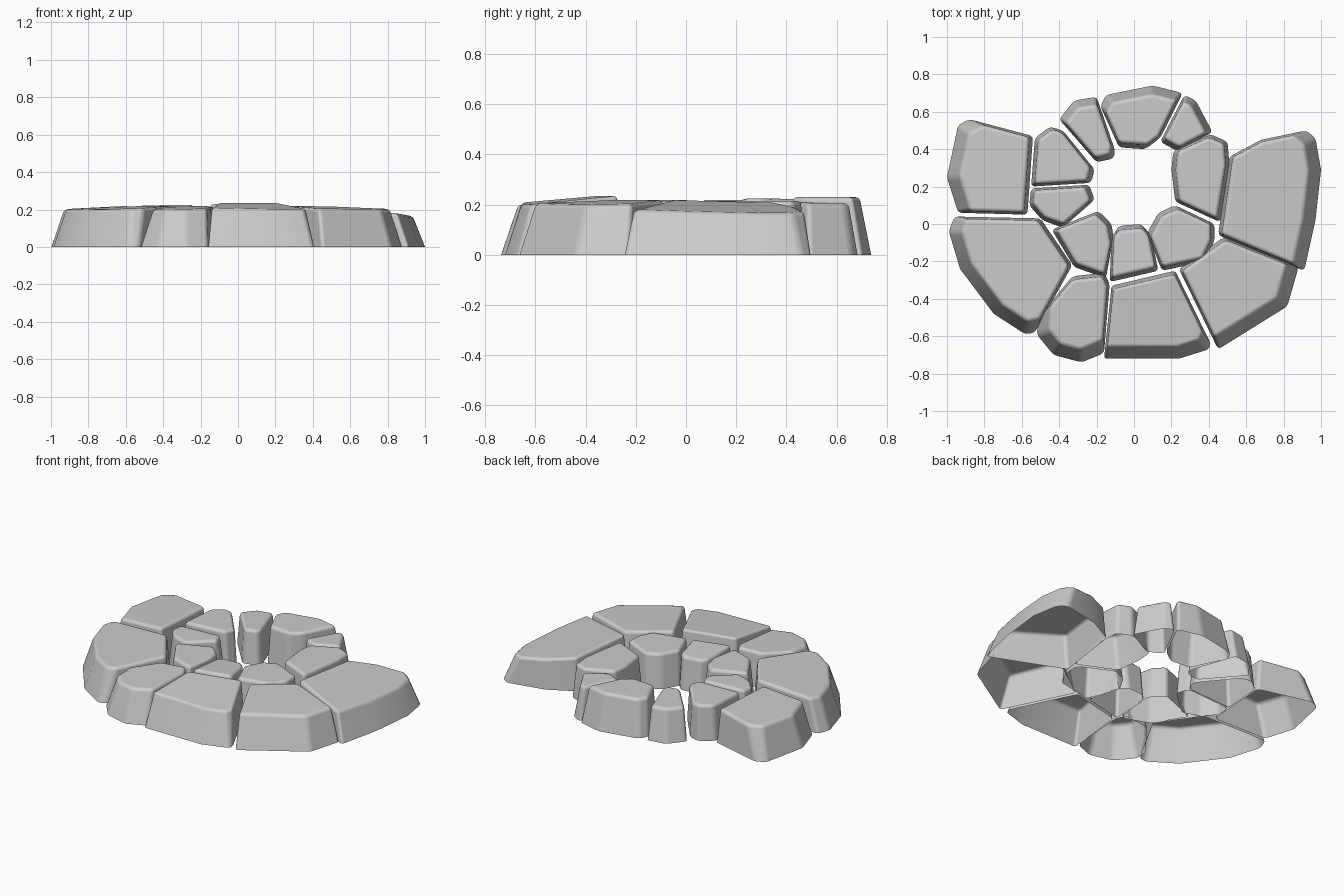
import bpy
import bmesh
from mathutils import Vector

cube = bpy.data.objects.get("Cube")
if cube:
    bpy.data.objects.remove(cube, do_unlink=True)

stone_grey = bpy.data.materials.new("stone_grey")
stone_grey.use_nodes = True
colour = (0.6, 0.6, 0.6, 1)
stone_grey.diffuse_color = colour
stone_grey.node_tree.nodes["Principled BSDF"].inputs["Base Color"].default_value = colour

ring_centre = Vector((0, 0.15))


def wall_insets(points, outer_inset, hole_inset, seam_inset):
    """Choose how far each wall leans in, by the direction it faces."""
    insets = []
    for start, end in zip(points, points[1:] + points[:1]):
        edge = (end - start).normalized()
        outward = Vector((edge.y, -edge.x))
        facing = outward.dot(((start + end) / 2 - ring_centre).normalized())
        lean = seam_inset
        if facing > 0.45:
            lean = outer_inset
        elif facing < -0.6:
            lean = hole_inset
        insets.append((-outward, lean))
    return insets


def lean_corner(before, after):
    """Move a corner so that both walls beside it lean in by their own inset."""
    (normal_a, lean_a), (normal_b, lean_b) = before, after
    cross = normal_a.cross(normal_b)
    if abs(cross) < 0.2:
        return normal_a * lean_a / 2 + normal_b * lean_b / 2
    shift = Vector((lean_a * normal_b.y - lean_b * normal_a.y,
                    lean_b * normal_a.x - lean_a * normal_b.x)) / cross
    limit = max(lean_a, lean_b) * 1.3
    return shift.normalized() * min(shift.length, limit)


def stone(name, outline, inner_height, outer_height, outer_inset, hole_inset=0.02, seam_inset=0.012):
    """A hollow paving stone with leaning walls, a tilted top and soft edges."""
    points = [Vector(p) for p in outline]
    area = sum(a.cross(b) for a, b in zip(points, points[1:] + points[:1]))
    if area < 0:
        points.reverse()
    insets = wall_insets(points, outer_inset, hole_inset, seam_inset)
    tops = [p + lean_corner(insets[i - 1], insets[i]) for i, p in enumerate(points)]

    # The top is a plane that tilts along the line from the ring centre
    middle = sum(points, Vector((0, 0))) / len(points)
    radial = (middle - ring_centre).normalized()
    reach = [p.dot(radial) for p in tops]
    near, far = min(reach), max(reach)

    def height(r):
        return inner_height + (outer_height - inner_height) * (r - near) / (far - near)

    bm = bmesh.new()
    low = [bm.verts.new((p.x, p.y, 0)) for p in points]
    high = [bm.verts.new((p.x, p.y, height(r))) for p, r in zip(tops, reach)]
    bm.faces.new(high)
    for i in range(len(low)):
        bm.faces.new((low[i - 1], low[i], high[i], high[i - 1]))
    for face in bm.faces:
        face.smooth = True
    mesh = bpy.data.meshes.new(name)
    bm.to_mesh(mesh)
    bm.free()
    mesh.materials.append(stone_grey)
    obj = bpy.data.objects.new(name, mesh)
    bpy.context.collection.objects.link(obj)
    bevel = obj.modifiers.new("soft_edges", "BEVEL")
    bevel.width = 0.02
    bevel.segments = 3
    bevel.limit_method = "ANGLE"
    bevel.angle_limit = 0.4
    bevel.harden_normals = True


def outer_stone(name, outline, inner_height=0.22, outer_height=0.2):
    stone(name, outline, inner_height, outer_height, outer_inset=0.065)


def ring_stone(name, outline, inner_height=0.215, outer_height=0.215, outer_inset=0.02):
    stone(name, outline, inner_height, outer_height, outer_inset, hole_inset=0.025)


# Large stones that sweep round the front
outer_stone("right_end_stone", [(-.88, .56), (-.54, .47), (-.57, .05), (-.94, .06),
                                (-1, .25), (-.94, .53)])
outer_stone("right_outer_stone", [(-.99, -.04), (-.96, .04), (-.5, .03), (-.33, -.22),
                                  (-.53, -.58), (-.58, -.59), (-.75, -.48), (-.93, -.24)])
outer_stone("front_right_outer_stone", [(-.33, -.28), (-.16, -.26), (-.13, -.32), (-.16, -.69),
                                        (-.28, -.74), (-.43, -.7), (-.52, -.59), (-.51, -.5)])
outer_stone("front_outer_stone", [(-.12, -.33), (.22, -.25), (.41, -.64), (.4, -.67),
                                  (.24, -.72), (-.16, -.72)], inner_height=0.235)
outer_stone("front_left_outer_stone", [(.24, -.24), (.48, -.07), (.88, -.23), (.82, -.44),
                                       (.45, -.67)])
outer_stone("left_end_stone", [(.51, .36), (.68, .45), (.92, .5), (.97, .46), (1, .29),
                               (.97, .02), (.91, -.25), (.45, -.06)], outer_height=0.165)

# Small stones round the hole
ring_stone("back_ring_stone", [(-.18, .63), (-.15, .69), (.1, .74), (.26, .7), (.14, .46),
                               (.06, .4), (-.08, .41)], 0.23, 0.23, outer_inset=0.045)
ring_stone("back_left_ring_stone", [(.27, .69), (.33, .66), (.42, .49), (.23, .39),
                                    (.14, .44)], 0.21, 0.205, outer_inset=0.035)
ring_stone("left_ring_stone", [(.41, .48), (.5, .44), (.51, .32), (.46, .01), (.22, .12),
                               (.2, .29), (.21, .39)])
ring_stone("front_left_ring_stone", [(.22, .1), (.43, 0), (.43, -.09), (.38, -.2),
                                     (.15, -.25), (.07, -.05), (.13, .06)])
ring_stone("front_ring_stone", [(-.12, -.07), (-.08, -.01), (.04, 0), (.09, -.06),
                                (.13, -.25), (-.13, -.31)], 0.205, 0.22)
ring_stone("front_right_ring_stone", [(-.19, .07), (-.12, 0), (-.11, -.07), (-.15, -.29),
                                      (-.32, -.23), (-.44, -.03)])
ring_stone("right_front_ring_stone", [(-.55, .19), (-.24, .21), (-.21, .13), (-.38, -.02),
                                      (-.49, .02), (-.56, .1)])
ring_stone("right_back_ring_stone", [(-.55, .2), (-.23, .22), (-.21, .29), (-.38, .5),
                                     (-.45, .52), (-.53, .46)], 0.225, 0.22)
ring_stone("back_right_ring_stone", [(-.4, .56), (-.32, .66), (-.2, .68), (-.1, .39),
                                     (-.11, .35), (-.2, .33)], 0.21, 0.205, outer_inset=0.04)
